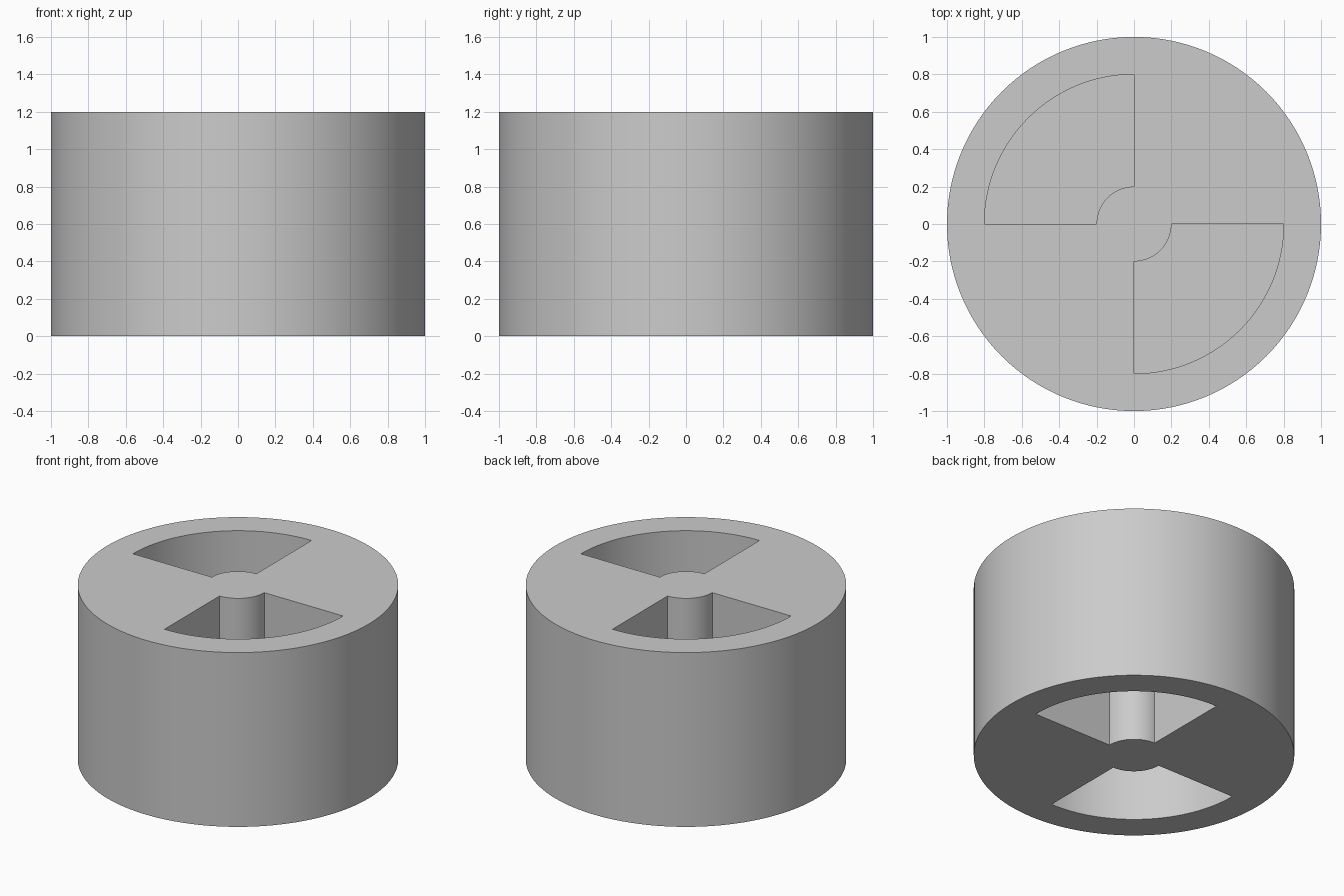
import bpy
import bmesh
from math import cos, sin, pi

cube = bpy.data.objects.get("Cube")
if cube:
    bpy.data.objects.remove(cube, do_unlink=True)

RADIUS, HEIGHT = 1.0, 1.2
HUB, RIM = 0.2, 0.8
DEPTH = 0.598           # each pocket stops just short of mid-height
STEPS = 32              # arc segments per quarter turn

grey = bpy.data.materials.new("plain grey")
grey.use_nodes = True
colour = (0.6, 0.6, 0.6, 1)
grey.diffuse_color = colour
grey.node_tree.nodes["Principled BSDF"].inputs["Base Color"].default_value = colour


def arc(radius, quadrant):
    angles = [(quadrant + i / STEPS) * pi / 2 for i in range(STEPS + 1)]
    return [(radius * cos(a), radius * sin(a)) for a in angles]


def prism(name, outline, bottom, top):
    """Solid made by extruding a flat outline upward."""
    bm = bmesh.new()
    base = bm.faces.new([bm.verts.new((x, y, bottom)) for x, y in outline])
    side = bmesh.ops.extrude_face_region(bm, geom=[base], use_keep_orig=True)["geom"]
    moved = [v for v in side if isinstance(v, bmesh.types.BMVert)]
    bmesh.ops.translate(bm, verts=moved, vec=(0, 0, top - bottom))
    bmesh.ops.recalc_face_normals(bm, faces=bm.faces)
    mesh = bpy.data.meshes.new(name)
    bm.to_mesh(mesh)
    bm.free()
    mesh.materials.append(grey)
    obj = bpy.data.objects.new(name, mesh)
    bpy.context.collection.objects.link(obj)
    return obj


# Round body
circle = [p for q in range(4) for p in arc(RADIUS, q)[:-1]]
body = prism("drum_body", circle, 0, HEIGHT)
bpy.context.view_layer.objects.active = body
body.select_set(True)

# Quarter-ring pockets: odd quadrants open upward, even ones open downward
for quadrant in range(4):
    outline = arc(RIM, quadrant) + arc(HUB, quadrant)[::-1]
    if quadrant % 2:
        low, high = HEIGHT - DEPTH, HEIGHT + 0.1
    else:
        low, high = -0.1, DEPTH
    cutter = prism("pocket_cutter", outline, low, high)
    cutter.hide_render = True
    cut = body.modifiers.new("pocket", 'BOOLEAN')
    cut.operation = 'DIFFERENCE'
    cut.solver = 'EXACT'
    cut.object = cutter
    bpy.ops.object.modifier_apply(modifier=cut.name)
    bpy.data.objects.remove(cutter, do_unlink=True)

bpy.ops.object.shade_smooth_by_angle()
